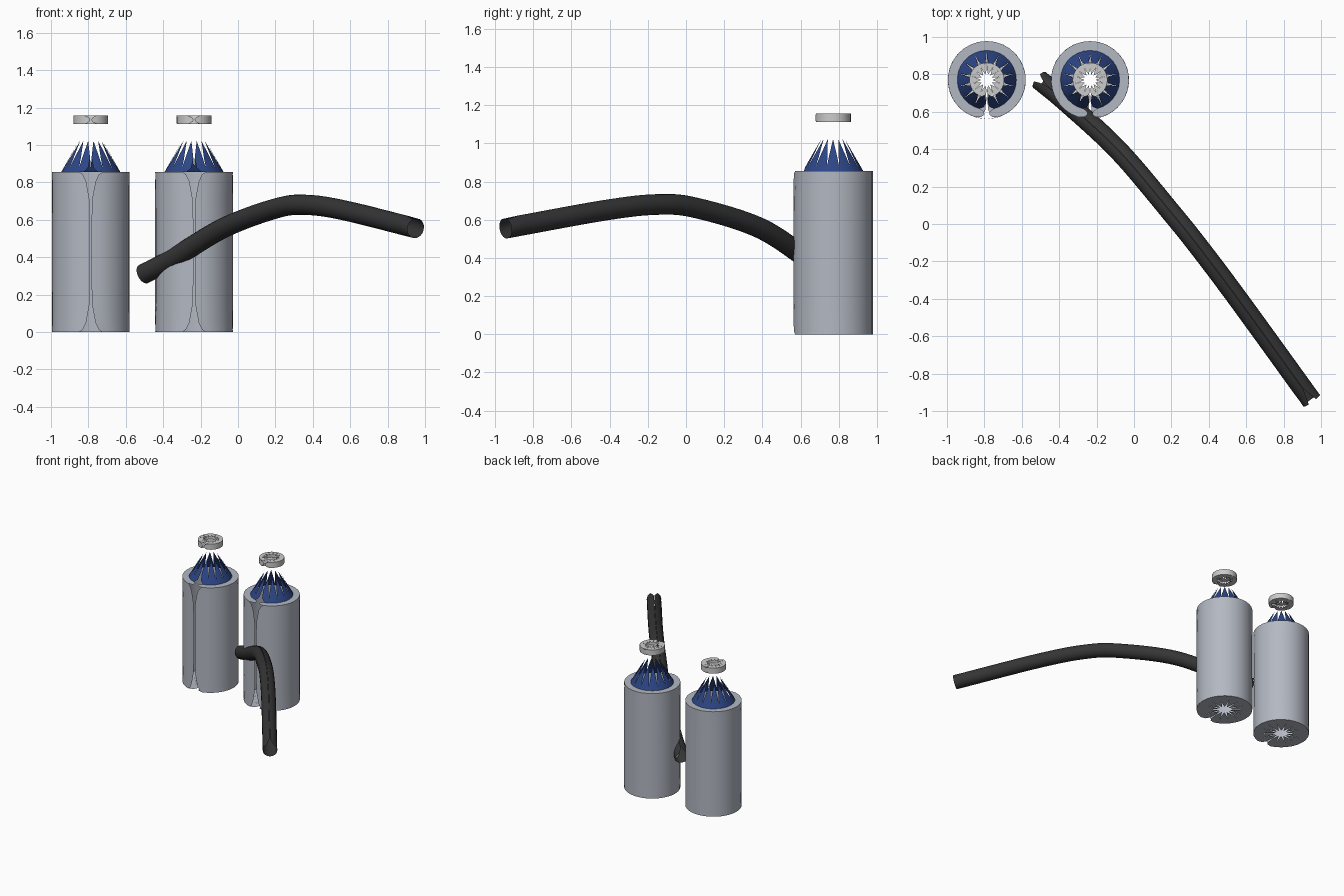
import bpy, bmesh, math
from mathutils import Vector

if "Cube" in bpy.data.objects:
    bpy.data.objects.remove(bpy.data.objects["Cube"])

N = 14  # wedges around each turned part


def material(name, rgb):
    m = bpy.data.materials.new(name)
    m.diffuse_color = (*rgb, 1)
    m.use_nodes = True
    m.node_tree.nodes["Principled BSDF"].inputs["Base Color"].default_value = m.diffuse_color
    return m


GREY = material("bottle_grey", (0.45, 0.48, 0.54))
BLUE = material("shoulder_blue", (0.025, 0.06, 0.24))
WHITE = material("cap_white", (0.72, 0.73, 0.74))
BLACK = material("hose_black", (0.035, 0.035, 0.035))


def grid(bm, rows):
    vs = [[bm.verts.new(p) for p in row] for row in rows]
    for a, b in zip(vs, vs[1:]):
        for j in range(len(a) - 1):
            bm.faces.new((a[j], a[j + 1], b[j + 1], b[j]))


def polar(r, a, z):
    # angle 0 is the open seam at the front
    return (r * math.sin(a), -r * math.cos(a), z)


def sheet(bm, rows, steps=2 * N):
    # turned sheet, rows are (radius, z, seam half angle)
    grid(bm, [[polar(r, s + (2 * math.pi - 2 * s) * j / steps, z) for j in range(steps + 1)]
              for r, z, s in rows])


def spikes(bm, rows):
    # ring of wedges, rows are (radius, z, width fraction, seam half angle)
    for k in range(N):
        mid = (k + 0.5) * 2 * math.pi / N
        out = []
        for r, z, f, s in rows:
            h = f * math.pi / N
            out.append([polar(r, min(max(mid + d * h, s), 2 * math.pi - s), z) for d in (-1, 0, 1)])
        grid(bm, out)


def finish(bm, name, mat, loc=(0, 0, 0)):
    bmesh.ops.remove_doubles(bm, verts=bm.verts, dist=1e-5)
    bmesh.ops.recalc_face_normals(bm, faces=bm.faces)
    me = bpy.data.meshes.new(name)
    bm.to_mesh(me)
    bm.free()
    me.materials.append(mat)
    ob = bpy.data.objects.new(name, me)
    ob.location = loc
    bpy.context.collection.objects.link(ob)
    bpy.ops.object.select_all(action='DESELECT')
    ob.select_set(True)
    bpy.context.view_layer.objects.active = ob
    bpy.ops.object.shade_smooth_by_angle(angle=math.radians(30))
    return ob


for side, x in (("left", -0.787), ("right", -0.235)):
    loc = (x, 0.77, 0)
    # bottle wall, top rim and star-holed floor
    R, H = 0.208, 0.855
    bm = bmesh.new()
    half = [(0, 0.3), (0.012, 0.21), (0.05, 0.12), (0.14, 0.04), (0.25, 0.02)]
    sheet(bm, [(R, z, s) for z, s in half] + [(R, H - z, s) for z, s in reversed(half)])
    sheet(bm, [(R, H, 0.3), (0.2, H, 0.15), (0.185, H, 0.07), (0.17, H, 0.09), (0.158, H, 0.22)])
    spikes(bm, [(R, 0, 1, 0.3), (0.19, 0, 1, 0.12), (0.16, 0, 1, 0.05), (0.1, 0, 0.92, 0), (0.04, 0, 0, 0)])
    finish(bm, side + "_bottle_body", GREY, loc)

    # spiked shoulder cone
    bm = bmesh.new()
    spikes(bm, [(0.158, H, 1, 0.25), (0.145, 0.878, 1, 0.1), (0.115, 0.93, 0.85, 0), (0.063, 1.022, 0, 0)])
    finish(bm, side + "_shoulder", BLUE, loc)

    # floating cap
    bm = bmesh.new()
    c, z0, z1 = 0.093, 1.112, 1.157
    sheet(bm, [(c, z0, 0.3), (c, z0 + 0.012, 0.1), (c, (z0 + z1) / 2, 0.03), (c, z1 - 0.012, 0.1), (c, z1, 0.3)])
    for z in (z0, z1):
        spikes(bm, [(c, z, 1, 0.3), (0.08, z, 1, 0.08), (0.058, z, 0.92, 0), (0.03, z, 0, 0)])
    finish(bm, side + "_cap", WHITE, loc)

# hose swept along a smooth path, with an open seam on top
P = [Vector(p) for p in ((-0.505, 0.77, 0.31), (-0.36, 0.65, 0.385), (-0.08, 0.39, 0.555), (0.2, 0.06, 0.66),
                         (0.36, -0.14, 0.68), (0.57, -0.42, 0.65), (0.95, -0.945, 0.555))]
P = [2 * P[0] - P[1]] + P + [2 * P[-1] - P[-2]]
path = []
for a, b, c, d in zip(P, P[1:], P[2:], P[3:]):
    for i in range(8):
        t = i / 8
        path.append(0.5 * (2 * b + (c - a) * t + (2 * a - 5 * b + 4 * c - d) * t * t
                           + (3 * b - a - 3 * c + d) * t ** 3))
path.append(P[-2])
rows = []
for i, p in enumerate(path):
    tan = (path[min(i + 1, len(path) - 1)] - path[max(i - 1, 0)]).normalized()
    across = tan.cross(Vector((0, 0, 1))).normalized()
    up = across.cross(tan)
    end = min((p - path[0]).length, (p - path[-1]).length)
    s = 0.02 + 0.45 * max(0, 1 - end / 0.09) ** 2
    rows.append([p + 0.054 * (up * math.cos(a) + across * math.sin(a))
                 for a in (s + (2 * math.pi - 2 * s) * j / 20 for j in range(21))])
bm = bmesh.new()
grid(bm, rows)
finish(bm, "hose", BLACK)
